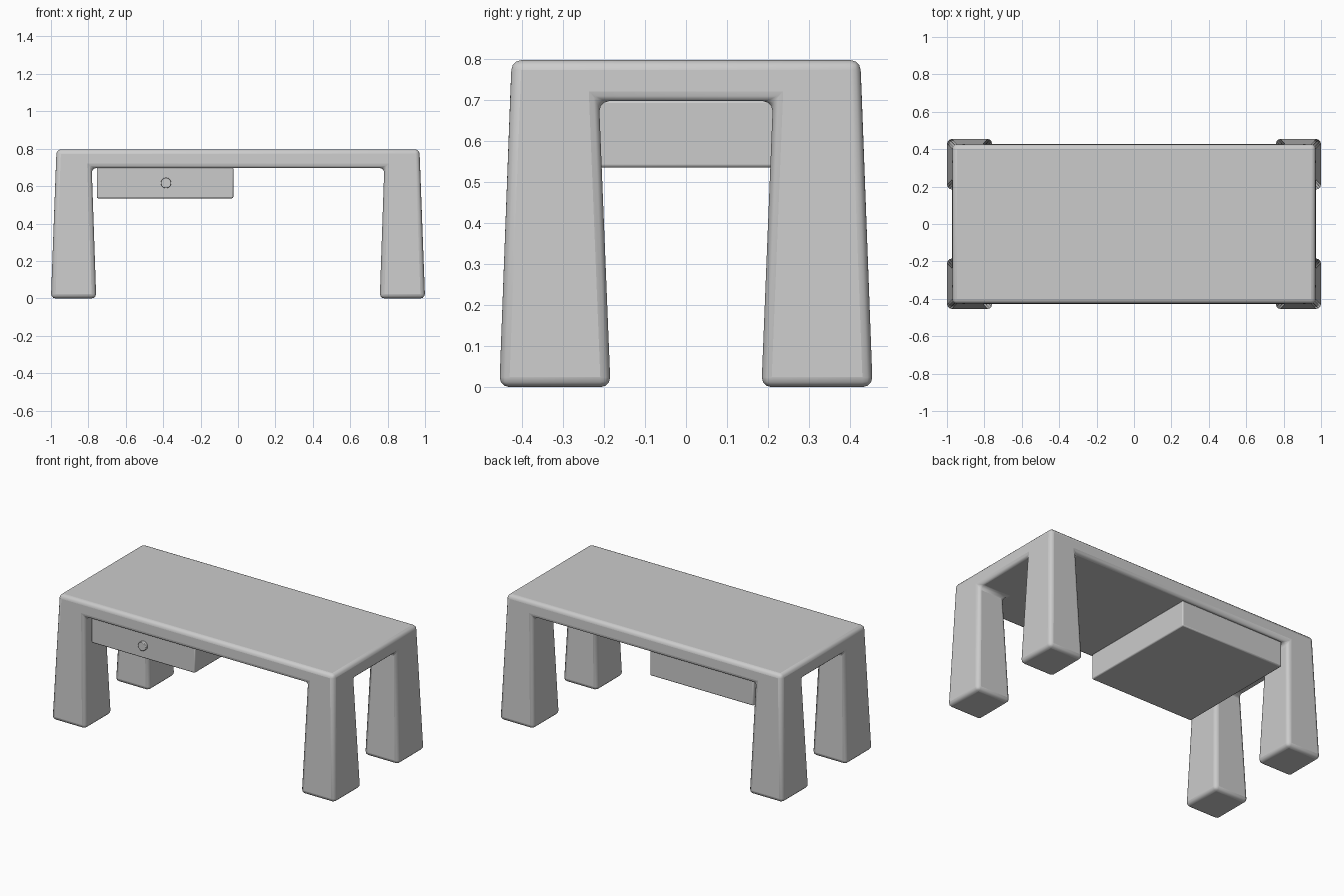
import bpy, bmesh, math

if "Cube" in bpy.data.objects:
    bpy.data.objects.remove(bpy.data.objects["Cube"])


def finish(obj, width, segments):
    """Round the edges and smooth-shade an object."""
    bev = obj.modifiers.new("rounding", 'BEVEL')
    bev.width = width
    bev.segments = segments
    bev.limit_method = 'ANGLE'
    bev.angle_limit = math.radians(30)
    bpy.ops.object.select_all(action='DESELECT')
    obj.select_set(True)
    bpy.context.view_layer.objects.active = obj
    bpy.ops.object.shade_smooth_by_angle(angle=math.radians(35))


def new_object(name, bm):
    bmesh.ops.recalc_face_normals(bm, faces=bm.faces)
    mesh = bpy.data.meshes.new(name)
    bm.to_mesh(mesh)
    bm.free()
    obj = bpy.data.objects.new(name, mesh)
    bpy.context.collection.objects.link(obj)
    return obj


# Desk body: slab divided 3 x 3, with splayed legs drawn down from its corners
def level(bm, xo, xi, yo, yi, z):
    return [[bm.verts.new((x, y, z)) for y in (-yo, -yi, yi, yo)]
            for x in (-xo, -xi, xi, xo)]


def quad(bm, a, b, i, j, di, dj):
    bm.faces.new((a[i][j], a[i + di][j + dj], b[i + di][j + dj], b[i][j]))


bm = bmesh.new()
top = level(bm, 0.97, 0.782, 0.425, 0.212, 0.797)
under = level(bm, 0.974, 0.782, 0.429, 0.212, 0.697)
foot = level(bm, 1.0, 0.758, 0.455, 0.184, 0.0)
for i in range(3):
    for j in range(3):
        corner = i != 1 and j != 1
        for lev in (top, foot if corner else under):
            bm.faces.new((lev[i][j], lev[i + 1][j], lev[i + 1][j + 1], lev[i][j + 1]))
        if corner:
            for a, b, di, dj in ((i, j, 1, 0), (i, j + 1, 1, 0), (i, j, 0, 1), (i + 1, j, 0, 1)):
                quad(bm, under, foot, a, b, di, dj)
    for k in (0, 3):
        quad(bm, top, under, i, k, 1, 0)
        quad(bm, top, under, k, i, 0, 1)
bmesh.ops.delete(bm, geom=[v for v in bm.verts if not v.link_faces], context='VERTS')
# Merge the coplanar top faces into one panel and clear the spare edges
bmesh.ops.dissolve_limit(bm, angle_limit=math.radians(2), verts=bm.verts, edges=bm.edges)
finish(new_object("desk_body", bm), 0.024, 3)

# Drawer box hung under the left half of the top
bm = bmesh.new()
bmesh.ops.create_cube(bm, size=1)
for v in bm.verts:
    v.co.x = -0.39 + v.co.x * 0.73
    v.co.y *= 0.8
    v.co.z = 0.617 + v.co.z * 0.164
finish(new_object("drawer", bm), 0.007, 2)

# Round drawer knob
bpy.ops.mesh.primitive_cylinder_add(vertices=32, radius=0.028, depth=0.03,
                                    location=(-0.385, -0.405, 0.617),
                                    rotation=(math.pi / 2, 0, 0))
knob = bpy.context.object
knob.name = "drawer_knob"
finish(knob, 0.003, 2)
